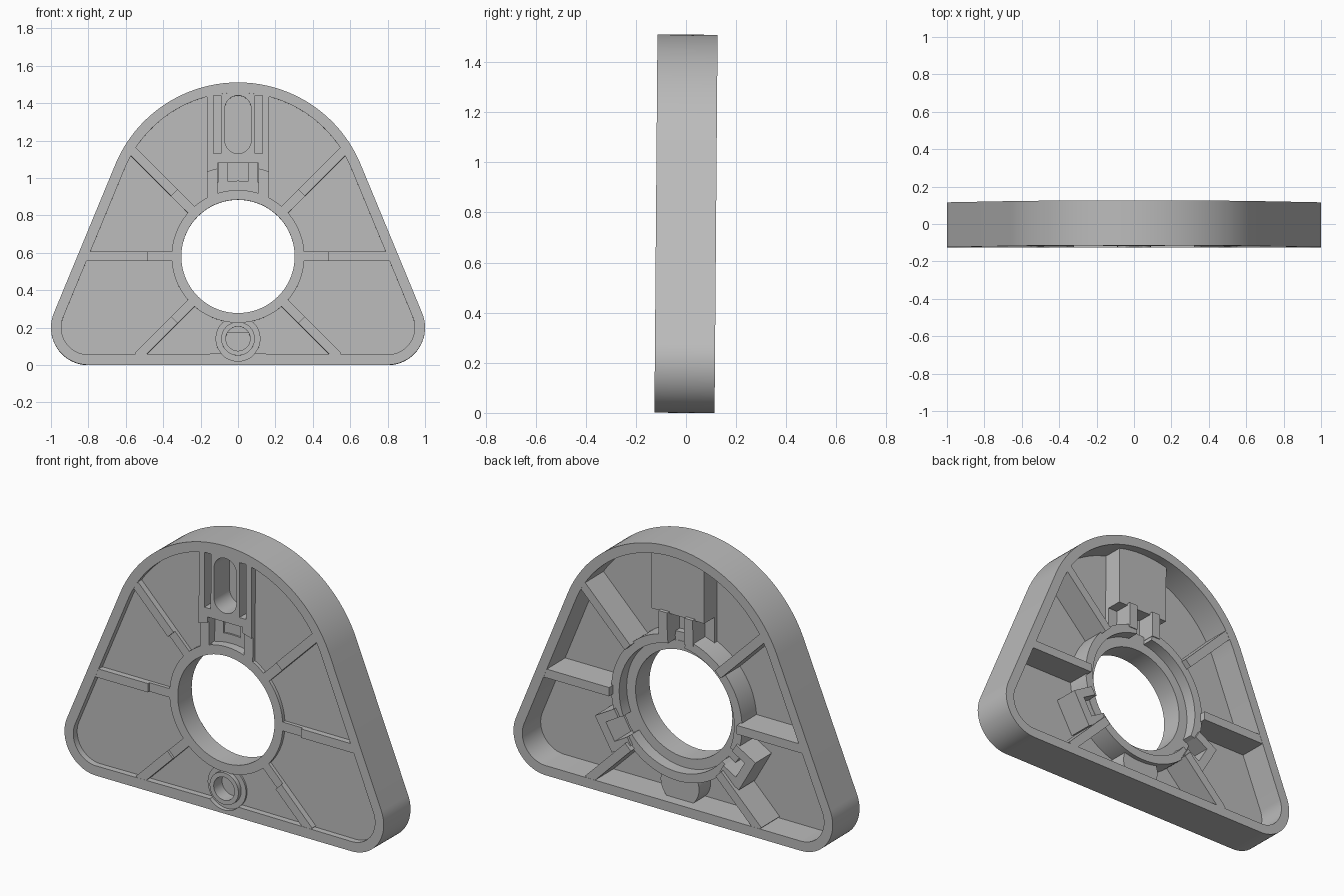
import bpy, bmesh
from math import radians, cos, sin, sqrt, asin, degrees
from mathutils import Matrix

cube = bpy.data.objects.get("Cube")
if cube:
    bpy.data.objects.remove(cube)

grey = bpy.data.materials.new("mid grey plastic")
grey.use_nodes = True
grey.diffuse_color = (0.5, 0.5, 0.5, 1)
grey.node_tree.nodes["Principled BSDF"].inputs["Base Color"].default_value = (0.5, 0.5, 0.5, 1)

# Main levels through the thickness
FRONT, BACK = -0.12, 0.12
LOW = FRONT + 0.015            # recessed hub face
WEB0, WEB1 = -0.085, -0.045    # floor plate
HUB_Z = 0.58
BOSS_Z = 0.14

# The whole part leans back very slightly
MID = Matrix.Translation((0, 0, 0.755))
TILT = MID @ Matrix.Rotation(radians(-0.46), 4, "X") @ MID.inverted()


def arc(cx, cz, r, a0, a1, n=24):
    return [(cx + r * cos(radians(a0 + (a1 - a0) * i / n)),
             cz + r * sin(radians(a0 + (a1 - a0) * i / n))) for i in range(n + 1)]


def circle(cx, cz, r, n=72):
    return arc(cx, cz, r, 0, 360, n)[:-1]


def rect(x0, z0, x1, z1):
    return [(x0, z0), (x1, z0), (x1, z1), (x0, z1)]


def polar(points, angle):
    """Turn (radial, sideways) points about the hub centre."""
    c, s = cos(radians(angle)), sin(radians(angle))
    return [(r * c - t * s, HUB_Z + r * s + t * c) for r, t in points]


def prism(name, loops, y0, y1):
    """Extrude an x-z outline (with optional hole loops) from y0 to y1."""
    curve = bpy.data.curves.new(name, "CURVE")
    curve.dimensions = "2D"
    curve.fill_mode = "BOTH"
    curve.extrude = (y1 - y0) / 2
    for loop in loops:
        spline = curve.splines.new("POLY")
        spline.points.add(len(loop) - 1)
        for p, (x, z) in zip(spline.points, loop):
            p.co = (x, z, 0, 1)
        spline.use_cyclic_u = True
    temp = bpy.data.objects.new(name + "_profile", curve)
    bpy.context.collection.objects.link(temp)
    dg = bpy.context.evaluated_depsgraph_get()
    mesh = bpy.data.meshes.new_from_object(temp.evaluated_get(dg))
    bpy.data.objects.remove(temp)
    bpy.data.curves.remove(curve)
    mesh.transform(TILT @ Matrix.Translation((0, (y0 + y1) / 2, 0)) @ Matrix.Rotation(radians(90), 4, "X"))
    bm = bmesh.new()
    bm.from_mesh(mesh)
    bmesh.ops.remove_doubles(bm, verts=bm.verts, dist=1e-5)
    bmesh.ops.recalc_face_normals(bm, faces=bm.faces)
    bm.to_mesh(mesh)
    bm.free()
    mesh.name = name
    mesh.materials.clear()
    mesh.materials.append(grey)
    obj = bpy.data.objects.new(name, mesh)
    bpy.context.collection.objects.link(obj)
    bpy.ops.object.select_all(action="DESELECT")
    obj.select_set(True)
    bpy.context.view_layer.objects.active = obj
    bpy.ops.object.shade_smooth_by_angle(angle=radians(30))
    return obj


def outline(inset):
    """Rounded triangular body outline, starting at the lower right."""
    top, low, lean = 0.71 - inset, 0.2 - inset, 22.5
    return (arc(0.8, 0.2, low, -90, lean) + arc(0, 0.8, top, lean, 180 - lean, 64)
            + arc(-0.8, 0.2, low, 180 - lean, 270))


# Outer rim, its front layer notched around the boss
WALL = 0.055
notch = arc(0, BOSS_Z, 0.12, 222, 318)
prism("rim_front", [outline(0), outline(WALL) + notch], FRONT, WEB0)
prism("rim", [outline(0), outline(WALL)], WEB0, BACK)

# Floor plate with openings for the hub, pocket, slots and boss
slots = [rect(s * 0.11 - 0.02, 1.13, s * 0.11 + 0.02, 1.44) for s in (-1, 1)]
slots.append(arc(0, 1.37, 0.07, 0, 180) + arc(0, 1.2, 0.07, 180, 360))
pocket = rect(-0.11, 0.92, 0.11, 1.08)
bore = circle(0, BOSS_Z, 0.065, 40)
prism("web", [outline(0.03), circle(0, HUB_Z, 0.33), pocket, bore] + slots, WEB0, WEB1)

# Hub sleeve, and a collar behind it split by three notches
prism("hub_sleeve", [circle(0, HUB_Z, 0.355), circle(0, HUB_Z, 0.303)], LOW, 0.02)
prism("hub_ledge", [circle(0, HUB_Z, 0.405), circle(0, HUB_Z, 0.31)], WEB1 - 0.01, 0.018)
GAP = degrees(asin(0.055 / 0.385))
for i, start in enumerate((90, 210, 330)):
    a0, a1 = start + GAP, start + 120 - GAP
    loop = arc(0, HUB_Z, 0.41, a0, a1, 30) + arc(0, HUB_Z, 0.36, a1, a0, 30)
    prism(f"hub_collar_{i + 1}", [loop], WEB1 - 0.01, 0.085)

# Radial ribs, stepped down near the hub on the front
for angle, end in ((0, 0.84), (180, 0.84), (45, 0.83), (135, 0.83), (225, 0.755), (315, 0.755)):
    prism(f"rib_outer_{angle}", [polar(rect(0.48, -0.025, end, 0.025), angle)], FRONT + 0.001, BACK - 0.001)
    prism(f"rib_inner_{angle}", [polar(rect(0.345, -0.025, 0.48, 0.025), angle)], LOW, WEB1)
    prism(f"rib_back_{angle}", [polar(rect(0.4, -0.025, 0.48, 0.025), angle)], WEB1 - 0.01, BACK - 0.001)

# U-shaped notch boxes at the two lower positions, open side walls at the top
for angle in (210, 330):
    u_shape = [(0.38, -0.105), (0.52, -0.105), (0.52, 0.105), (0.38, 0.105),
               (0.38, 0.055), (0.47, 0.055), (0.47, -0.055), (0.38, -0.055)]
    prism(f"notch_box_{angle}", [polar(u_shape, angle)], WEB1 - 0.01, 0.1)
for side, name in ((1, "left"), (-1, "right")):
    prism(f"top_notch_wall_{name}", [rect(side * 0.08 - 0.027, 0.96, side * 0.08 + 0.027, 1.11)], WEB1 - 0.01, 0.09)
    prism(f"pocket_lug_{name}", [rect(side * 0.1375 - 0.0275, 0.885, side * 0.1375 + 0.0275, 1.06)], LOW, WEB1)

# Slot block at the top, with a front face stepped along an arc
def step_angle(x):
    return 90 - degrees(asin(x / 0.48))


a_out, a_in = step_angle(0.165), step_angle(0.11)
face = ([(0.165, 1.455)] + arc(0, HUB_Z, 0.48, a_out, a_in, 6) + [(0.11, 1.08), (-0.11, 1.08)]
        + arc(0, HUB_Z, 0.48, 180 - a_in, 180 - a_out, 6) + [(-0.165, 1.455)])
prism("slot_block_face", [face] + slots, FRONT + 0.001, WEB1)
block = rect(-0.165, 1.1, 0.165, 1.455)
prism("slot_block_core", [block] + slots, WEB1, 0.02)
prism("slot_block_back", [block], 0.02, 0.07)
prism("pocket_floor", [rect(-0.165, 0.92, 0.165, 1.11)], WEB1, -0.02)

# Small round boss under the hub
prism("boss_ring", [circle(0, BOSS_Z, 0.09, 48), bore], FRONT, WEB1)
prism("boss_seat", [circle(0, BOSS_Z, 0.12, 48), circle(0, BOSS_Z, 0.08, 48)], FRONT + 0.025, WEB1)
prism("boss_back", [arc(0, BOSS_Z, 0.12, 150, 390, 36)], WEB1, 0.06)
prism("boss_bore_floor", [circle(0, BOSS_Z, 0.075, 40)], WEB1, -0.03)
